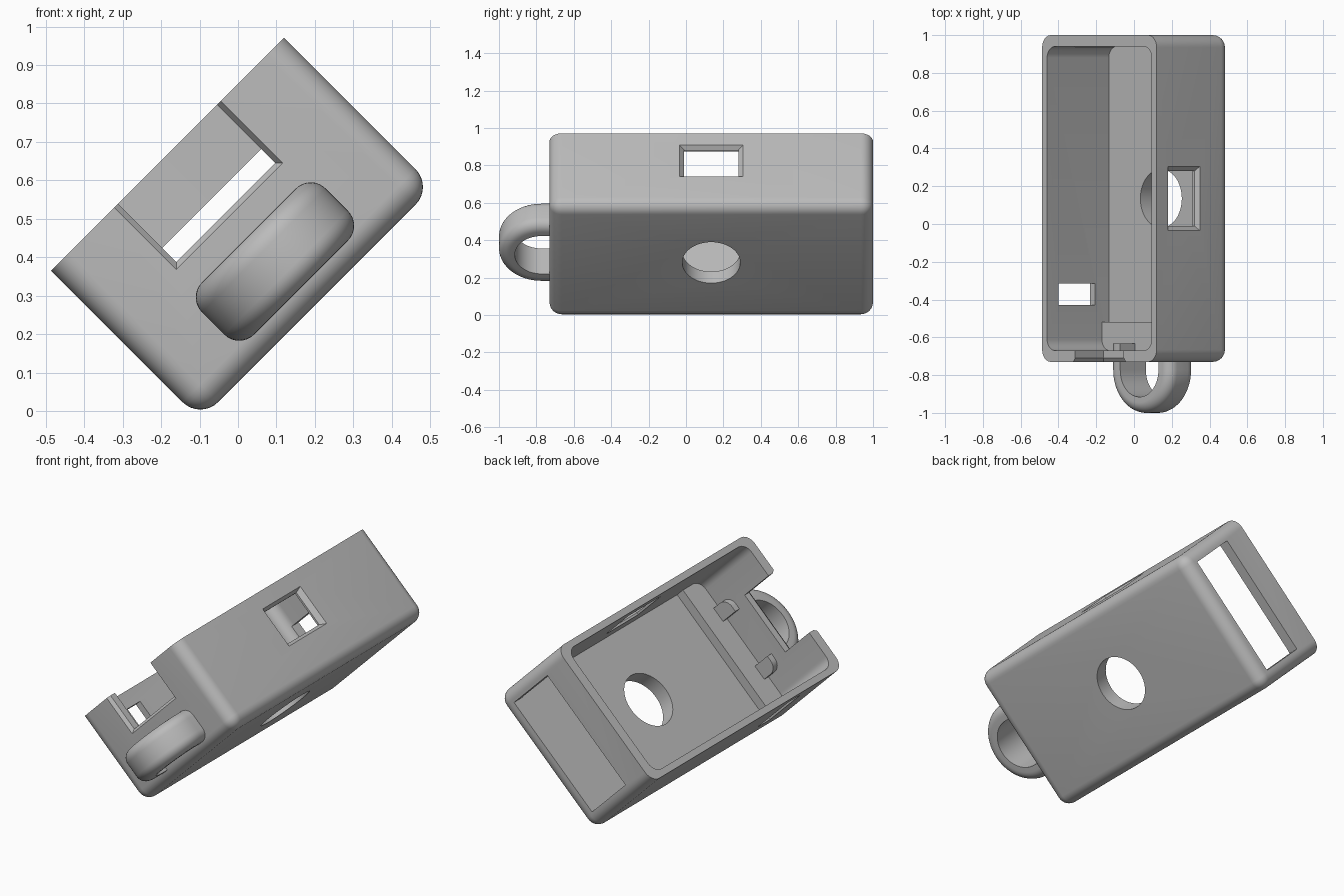
import bpy, bmesh, math
from mathutils import Matrix

if "Cube" in bpy.data.objects:
    bpy.data.objects.remove(bpy.data.objects["Cube"], do_unlink=True)

# Tilted frame: the case is built flat, then leans 45 degrees about y
PLACE = Matrix.Translation((0.205, 0.135, 0.28)) @ Matrix.Rotation(math.radians(-45), 4, 'Y')
W, L, H = 0.4285, 0.865, 0.549      # half width, half length, height
IN_W, IN_L, FLOOR = 0.3915, 0.805, 0.087

grey = bpy.data.materials.new("plain grey")
grey.use_nodes = True
grey.diffuse_color = (0.5, 0.5, 0.5, 1)
grey.node_tree.nodes["Principled BSDF"].inputs["Base Color"].default_value = (0.5, 0.5, 0.5, 1)


def finish(name, bm):
    bmesh.ops.recalc_face_normals(bm, faces=bm.faces)
    me = bpy.data.meshes.new(name)
    bm.to_mesh(me)
    bm.free()
    me.materials.append(grey)
    ob = bpy.data.objects.new(name, me)
    bpy.context.collection.objects.link(ob)
    ob.matrix_world = PLACE
    return ob


def box(name, x, y, z, radius=0, round_bottom=False):
    """Box from (low, high) pairs, with optional rounded upright and bottom edges."""
    bm = bmesh.new()
    bmesh.ops.create_cube(bm, size=1)
    for v in bm.verts:
        v.co = [r[0] if c < 0 else r[1] for c, r in zip(v.co, (x, y, z))]
    if radius:
        edges = []
        for e in bm.edges:
            a, b = (v.co for v in e.verts)
            upright = abs(a.z - b.z) > 1e-4
            bottom = max(a.z, b.z) < z[0] + 1e-4
            if upright or (round_bottom and bottom):
                edges.append(e)
        bmesh.ops.bevel(bm, geom=edges, offset=radius, segments=8, profile=0.5, affect='EDGES')
    return finish(name, bm)


def flare(name, axis, outer, inner):
    """Tapered cutter; each end is (position, (low, high), (low, high)) across the axis."""
    bm = bmesh.new()
    for pos, a, b in (outer, inner):
        for p in a:
            for q in b:
                bm.verts.new((pos, p, q) if axis == 'X' else (p, pos, q))
    bmesh.ops.convex_hull(bm, input=bm.verts)
    return finish(name, bm)


def cut(target, cutter):
    cutter.hide_render = True
    mod = target.modifiers.new("cut", 'BOOLEAN')
    mod.operation, mod.solver, mod.object = 'DIFFERENCE', 'EXACT', cutter
    bpy.context.view_layer.objects.active = target
    bpy.ops.object.modifier_apply(modifier=mod.name)
    bpy.data.objects.remove(cutter, do_unlink=True)


# Open case
case = box("case", (-W, W), (-L, L), (0, H), 0.065, True)
cut(case, box("cavity", (-IN_W, IN_W), (-IN_L, IN_L), (FLOOR, H + 0.1), 0.06))

# Round hole in the floor
bm = bmesh.new()
bmesh.ops.create_cone(bm, cap_ends=True, segments=64, radius1=0.155, radius2=0.155, depth=0.4)
cut(case, finish("floor_hole", bm))

# Wide slot in the back end
cut(case, box("back_slot", (-0.35, 0.35), (0.75, 1), (FLOOR, 0.386)))

# Notch in the front end, flared outward
cut(case, box("notch", (-0.182, 0.182), (-1, -0.75), (0.335, 0.7)))
cut(case, flare("notch_flare", 'Y', (-L - 0.02, (-0.21, 0.21), (0.307, 0.7)),
                (-L + 0.02, (-0.182, 0.182), (0.335, 0.7))))

# Side window, flared outward
cut(case, box("window", (0.3, 0.6), (-0.145, 0.145), (0.242, 0.447)))
cut(case, flare("window_flare", 'X', (W + 0.025, (-0.195, 0.195), (0.207, 0.477)),
                (W - 0.025, (-0.145, 0.145), (0.242, 0.447))))

# Small window in the opposite side
cut(case, box("small_window", (-0.6, -0.3), (-0.565, -0.45), (0.19, 0.465)))

# Raised step on the floor near the front
step = box("floor_step", (-IN_W - 0.01, IN_W + 0.01), (-IN_L - 0.01, -0.655),
           (FLOOR - 0.02, 0.139))

# Loop on the front: section with rounded outer edges swept round a half circle
R_OUT, R_IN, HALF, FIL, MID, CY = 0.2275, 0.143, 0.096, 0.055, 0.154, -0.9075
section = [(R_IN, -HALF)]
for sign in (-1, 1):
    arc = [(R_OUT - FIL + FIL * math.cos(t), sign * (HALF - FIL + FIL * math.sin(t)))
           for t in (math.pi / 2 * i / 8 for i in range(9))]
    section += arc[::-1] if sign < 0 else arc
section.append((R_IN, HALF))
stations = [(math.pi, 0.14)] + [(math.pi * (1 + i / 40), 0) for i in range(41)] + [(2 * math.pi, 0.14)]
bm = bmesh.new()
rows = [[bm.verts.new((r * math.cos(a), CY + r * math.sin(a) + dy, MID + z)) for r, z in section]
        for a, dy in stations]
n = len(section)
for p, q in zip(rows, rows[1:]):
    for i in range(n):
        j = (i + 1) % n
        bm.faces.new((p[i], p[j], q[j], q[i]))
bm.faces.new(rows[0])
bm.faces.new(rows[-1])
loop = finish("front_loop", bm)

# Smooth shading with sharp edges kept
bpy.ops.object.select_all(action='DESELECT')
for ob in (case, step, loop):
    ob.select_set(True)
bpy.context.view_layer.objects.active = case
bpy.ops.object.shade_smooth_by_angle(angle=math.radians(30))
